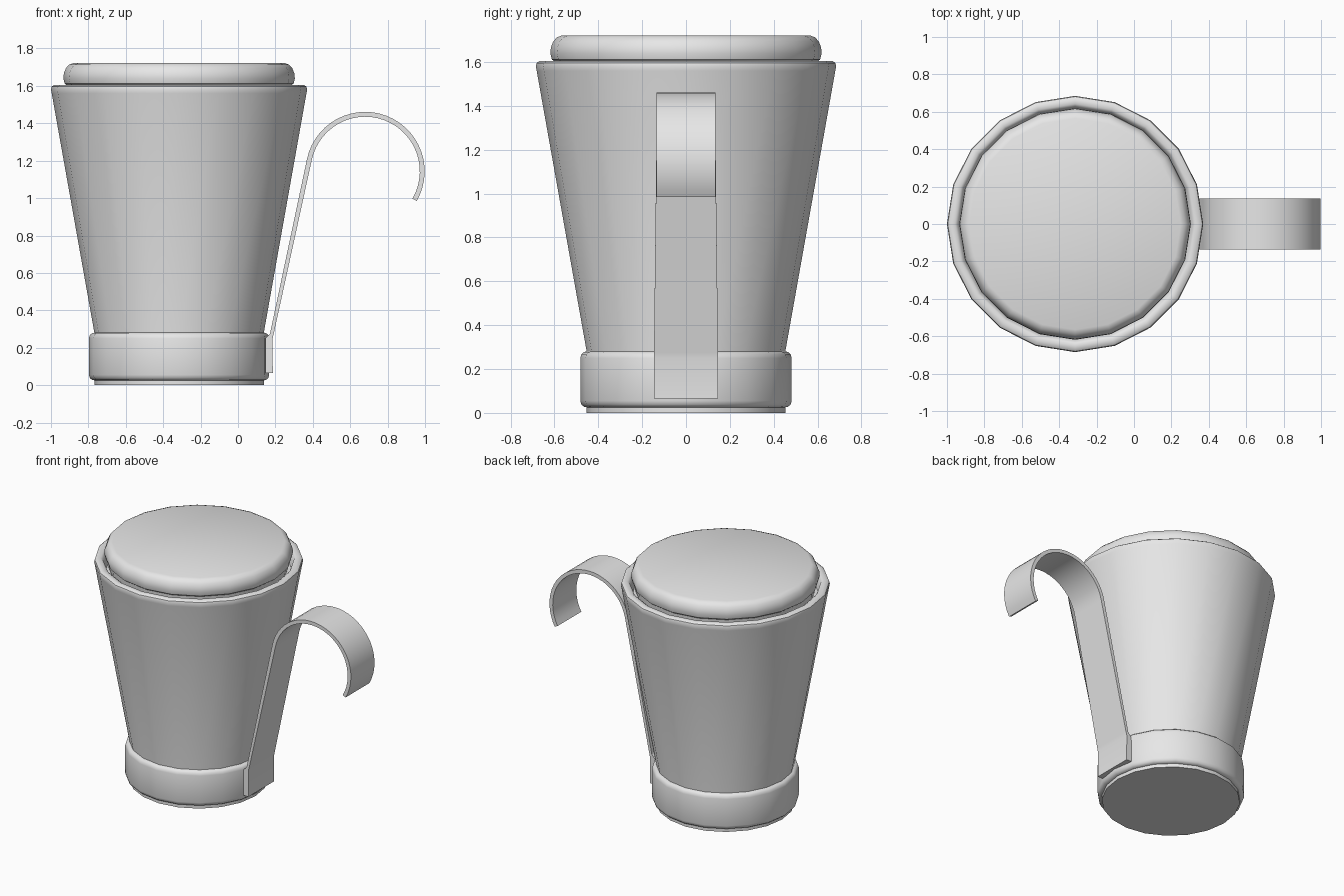
import bpy, bmesh
from math import sin, cos, pi, radians
from mathutils import Vector

if "Cube" in bpy.data.objects:
    bpy.data.objects.remove(bpy.data.objects["Cube"], do_unlink=True)

GREY = (0.8, 0.8, 0.8, 1)
mat = bpy.data.materials.new("light grey")
mat.use_nodes = True
mat.diffuse_color = GREY
mat.node_tree.nodes["Principled BSDF"].inputs["Base Color"].default_value = GREY

CUP_X = -0.315
SIDES = 20


def finish(name, bm, angle):
    bmesh.ops.remove_doubles(bm, verts=bm.verts, dist=1e-5)
    bmesh.ops.recalc_face_normals(bm, faces=bm.faces)
    mesh = bpy.data.meshes.new(name)
    bm.to_mesh(mesh)
    bm.free()
    mesh.materials.append(mat)
    obj = bpy.data.objects.new(name, mesh)
    bpy.context.collection.objects.link(obj)
    bpy.ops.object.select_all(action="DESELECT")
    obj.select_set(True)
    bpy.context.view_layer.objects.active = obj
    bpy.ops.object.shade_smooth_by_angle(angle=radians(angle))
    return obj


def lathe(name, profile, angle=40):
    """Turn a (radius, height) profile around the cup axis and cap both ends."""
    bm = bmesh.new()
    rings = [[bm.verts.new((CUP_X + r * cos(2 * pi * i / SIDES), r * sin(2 * pi * i / SIDES), z))
              for i in range(SIDES)] for r, z in profile]
    for low, high in zip(rings, rings[1:]):
        for i in range(SIDES):
            j = (i + 1) % SIDES
            bm.faces.new((low[i], low[j], high[j], high[i]))
    bm.faces.new(rings[0][::-1])
    bm.faces.new(rings[-1])
    return finish(name, bm, angle)


# Tapered cup with a rounded rim and a recessed top
lathe("cup_body", [(0.453, 0), (0.453, 0.28), (0.681, 1.56), (0.685, 1.58), (0.681, 1.596),
                   (0.668, 1.605), (0.642, 1.605), (0.628, 1.596), (0.615, 1.56), (0.605, 1.53)])

# Band around the foot
lathe("foot_band", [(0.45, 0.025), (0.465, 0.028), (0.477, 0.038), (0.482, 0.055),
                    (0.482, 0.25), (0.477, 0.268), (0.465, 0.278), (0.447, 0.282)])

# Cushioned lid
lathe("lid", [(0.59, 1.54), (0.595, 1.6), (0.612, 1.612), (0.619, 1.64), (0.616, 1.668),
              (0.605, 1.695), (0.588, 1.713), (0.565, 1.722)])

# Handle: centre line as (x, z, thickness, half width), ending in a hook
path = [(0.166, 0.065, 0.04, 0.147), (0.166, 0.25, 0.038, 0.147), (0.181, 0.275, 0.02, 0.146)]
STEPS = 28
for k in range(STEPS + 1):
    a = radians(168 - 198 * k / STEPS)
    path.append((0.68 + 0.305 * cos(a), 1.143 + 0.305 * sin(a), 0.026, 0.135))

bm = bmesh.new()
sections = []
for k, (x, z, thick, half) in enumerate(path):
    before, after = path[max(k - 1, 0)], path[min(k + 1, len(path) - 1)]
    along = Vector((after[0] - before[0], 0, after[1] - before[1])).normalized()
    if k < 3:
        along = Vector((0, 0, 1))
    off = Vector((along.z, 0, -along.x)) * thick / 2
    mid, side = Vector((x, 0, z)), Vector((0, half, 0))
    sections.append([bm.verts.new(p) for p in
                     (mid - off - side, mid + off - side, mid + off + side, mid - off + side)])
for a, b in zip(sections, sections[1:]):
    for i in range(4):
        j = (i + 1) % 4
        bm.faces.new((a[i], a[j], b[j], b[i]))
bm.faces.new(sections[0][::-1])
bm.faces.new(sections[-1])
finish("hook_handle", bm, 30)
